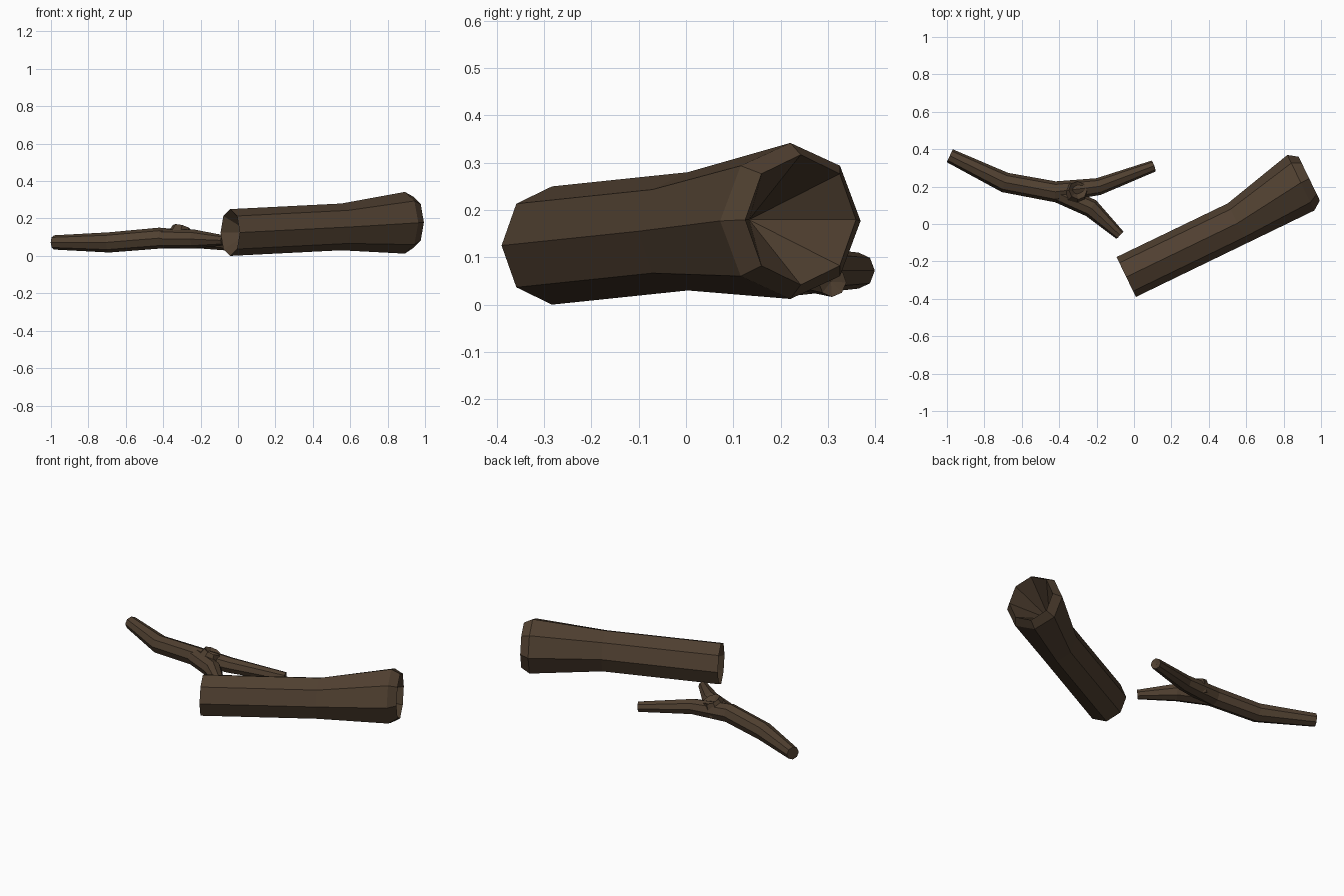
import bpy, bmesh, math
from mathutils import Vector

if "Cube" in bpy.data.objects:
    bpy.data.objects.remove(bpy.data.objects["Cube"])

SIDES = 8
bark = bpy.data.materials.new("bark brown")
bark.diffuse_color = (0.08, 0.051, 0.03, 1)
bark.use_nodes = True
bark.node_tree.nodes["Principled BSDF"].inputs["Base Color"].default_value = bark.diffuse_color


def tube(name, rings, start_depth=0.0, end_depth=0.0):
    """Loft octagonal rings (centre, axis, side radius, height radius).
    Ends close with a fan whose centre is sunk inward by the given depth."""
    bm = bmesh.new()
    loops = []
    for c, axis, rs, rh in rings:
        axis = Vector(axis).normalized()
        side = Vector((0, 0, 1)).cross(axis).normalized()
        up = axis.cross(side)
        loops.append([bm.verts.new(Vector(c)
                      + side * rs * math.cos(math.tau * i / SIDES)
                      + up * rh * math.sin(math.tau * i / SIDES)) for i in range(SIDES)])
    for a, b in zip(loops, loops[1:]):
        for i in range(SIDES):
            j = (i + 1) % SIDES
            bm.faces.new((a[i], a[j], b[j], b[i]))
    for loop, ring, depth in ((loops[0], rings[0], start_depth), (loops[-1], rings[-1], -end_depth)):
        tip = bm.verts.new(Vector(ring[0]) + Vector(ring[1]).normalized() * depth)
        for i in range(SIDES):
            bm.faces.new((loop[i], loop[(i + 1) % SIDES], tip))
    bmesh.ops.recalc_face_normals(bm, faces=bm.faces)
    me = bpy.data.meshes.new(name)
    bm.to_mesh(me)
    bm.free()
    me.materials.append(bark)
    ob = bpy.data.objects.new(name, me)
    bpy.context.collection.objects.link(ob)
    return ob


def path_tube(name, pts, **kw):
    """Tube along (x, y, z, radius) points, rings set on the mean direction."""
    ps = [Vector(p[:3]) for p in pts]
    rings = []
    for i, p in enumerate(pts):
        d = Vector((0, 0, 0))
        if i > 0:
            d += (ps[i] - ps[i - 1]).normalized()
        if i < len(ps) - 1:
            d += (ps[i + 1] - ps[i]).normalized()
        rings.append((ps[i], d, p[3], p[3]))
    return tube(name, rings, **kw)


# Thick hollow log: stations are distance along, side range, height range
origin = Vector((0.01, -0.39, 0))
along = Vector((0.9, 0.436, 0))
across = Vector((-0.436, 0.9, 0))
log_rings = []
for s, n0, n1, z0, z1 in ((0.0, 0.0, 0.237, 0.0, 0.25),
                          (0.66, 0.0, 0.236, 0.03, 0.28),
                          (1.06, 0.0, 0.33, 0.012, 0.342),
                          (1.11, 0.035, 0.295, 0.042, 0.317)):
    c = origin + along * s + across * (n0 + n1) / 2 + Vector((0, 0, (z0 + z1) / 2))
    log_rings.append((c, along, (n1 - n0) / 2, (z1 - z0) / 2))
tube("thick_log", log_rings, start_depth=0.12, end_depth=0.25)

# Forked branch
path_tube("main_branch", [(-0.985, 0.365, 0.072, 0.038), (-0.69, 0.222, 0.072, 0.054),
                          (-0.42, 0.172, 0.095, 0.056), (-0.19, 0.2, 0.085, 0.046),
                          (0.105, 0.31, 0.047, 0.031)], end_depth=0.01)
path_tube("side_branch", [(-0.42, 0.17, 0.092, 0.05), (-0.23, 0.085, 0.09, 0.05),
                          (-0.075, -0.06, 0.083, 0.027)], end_depth=0.01)

# Broken stub on top of the fork
path_tube("broken_stub", [(-0.32, 0.16, 0.08, 0.075), (-0.3, 0.18, 0.152, 0.05)], end_depth=0.035)
